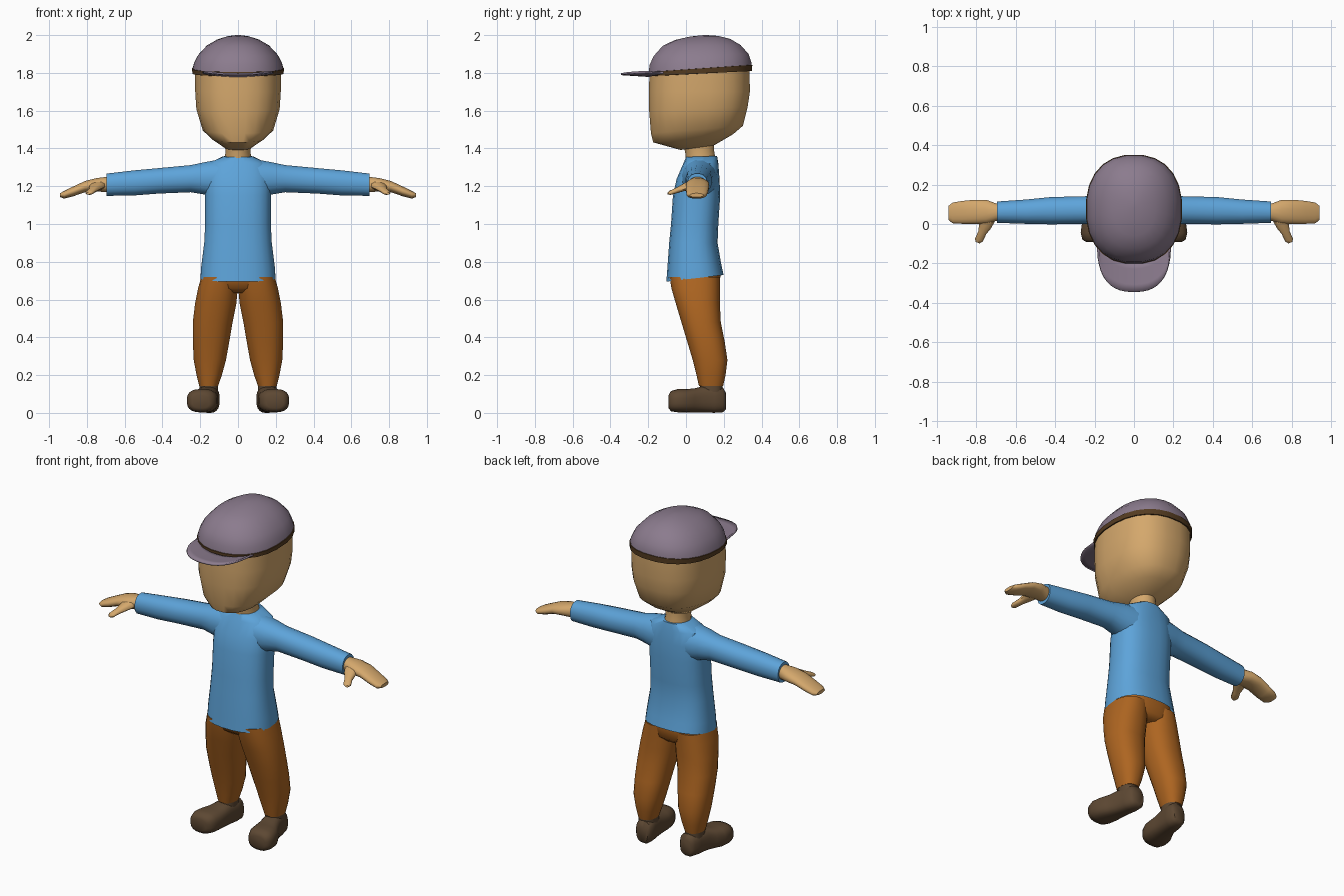
import bpy, bmesh, math
from mathutils import Vector as V


def material(name, rgb):
    m = bpy.data.materials.new(name)
    m.diffuse_color = (*rgb, 1)
    return m


SKIN = material("skin tan", (0.66, 0.39, 0.15))
BLUE = material("shirt blue", (0.11, 0.37, 0.70))
ORANGE = material("trouser orange", (0.42, 0.13, 0.015))
BROWN = material("shoe brown", (0.11, 0.065, 0.033))
GREY = material("cap grey", (0.26, 0.20, 0.27))
BAND = material("band dark brown", (0.09, 0.045, 0.015))


def finish(name, bm, mat, mirror=False, angle=50):
    bmesh.ops.recalc_face_normals(bm, faces=bm.faces)
    me = bpy.data.meshes.new(name)
    bm.to_mesh(me)
    bm.free()
    me.materials.append(mat)
    ob = bpy.data.objects.new(name, me)
    bpy.context.collection.objects.link(ob)
    if mirror:
        ob.modifiers.new("mirror", 'MIRROR').use_mirror_merge = False
    bpy.ops.object.select_all(action='DESELECT')
    ob.select_set(True)
    bpy.context.view_layer.objects.active = ob
    bpy.ops.object.shade_smooth_by_angle(angle=math.radians(angle))
    return ob


def ring(c, u, v, n=2.0, seg=24):
    """Superellipse around c with half axes u and v."""
    pts = []
    for i in range(seg):
        a = 2 * math.pi * (i + 0.5) / seg
        s, t = math.cos(a), math.sin(a)
        pts.append(V(c) + V(u) * math.copysign(abs(s) ** (2 / n), s)
                   + V(v) * math.copysign(abs(t) ** (2 / n), t))
    return pts


def loft(name, rings, mat, mirror=False, caps=(True, True), angle=50):
    bm = bmesh.new()
    rows = [[bm.verts.new(p) for p in r] for r in rings]
    for a, b in zip(rows, rows[1:]):
        for i in range(len(a)):
            j = (i + 1) % len(a)
            bm.faces.new((a[i], a[j], b[j], b[i]))
    if caps[0]:
        bm.faces.new(rows[0])
    if caps[1]:
        bm.faces.new(rows[-1])
    return finish(name, bm, mat, mirror, angle)


def flat(yf, zf, yb, zb, rx, n=2.4, cx=0):
    """Level ring, tilted from its front (yf, zf) to its back (yb, zb)."""
    return ring((cx, (yf + yb) / 2, (zf + zb) / 2), (rx, 0, 0),
                (0, (yb - yf) / 2, (zb - zf) / 2), n)


def across(x, y0, y1, z0, z1, n=2.2):
    """Upright ring facing along x."""
    return ring((x, (y0 + y1) / 2, (z0 + z1) / 2), (0, (y1 - y0) / 2, 0),
                (0, 0, (z1 - z0) / 2), n, 16)


# Head and neck
loft("head", [flat(*r) for r in (
    (-.10, 1.86, .25, 1.88, .15, 2.3),
    (-.195, 1.80, .338, 1.825, .228, 2.5),
    (-.198, 1.70, .340, 1.70, .228, 2.5),
    (-.197, 1.60, .328, 1.62, .222, 2.5),
    (-.187, 1.48, .303, 1.52, .188, 2.5),
    (-.175, 1.432, .250, 1.475, .14, 2.4),
    (-.03, 1.392, .150, 1.417, .07, 2.2))], SKIN)
loft("neck", [flat(-.015, 1.42, .15, 1.43, .072, 2),
              flat(-.005, 1.38, .15, 1.385, .066, 2),
              flat(.0, 1.33, .16, 1.33, .075, 2)], SKIN)

# Cap dome, band and brim
loft("cap_dome", [flat(*r) for r in (
    (-.200, 1.80, .350, 1.838, .242, 2.3),
    (-.194, 1.845, .347, 1.86, .234, 2.3),
    (-.172, 1.89, .333, 1.90, .212, 2.3),
    (-.125, 1.943, .290, 1.948, .165, 2.25),
    (-.06, 1.974, .235, 1.980, .11, 2.2),
    (.02, 1.992, .170, 1.996, .055, 2.1),
    (.08, 1.999, .11, 2.0, .012, 2))], GREY, caps=(False, True))
loft("cap_band", [flat(-.197, 1.782, .345, 1.81, .236, 2.3),
                  flat(-.203, 1.783, .352, 1.81, .243, 2.3),
                  flat(-.203, 1.804, .353, 1.842, .245, 2.3),
                  flat(-.195, 1.806, .345, 1.843, .236, 2.3)],
     BAND, caps=(False, False))

bm = bmesh.new()
rows = []
for k in range(5):
    s = k / 4
    row = []
    for i in range(21):
        a = math.pi * i / 20
        c, t = math.cos(a), math.sin(a)
        x = .183 * math.copysign(abs(c) ** .8, c)
        outer = -.12 - .225 * t ** .8
        inner = .085 - .275 * math.sqrt(1 - (x / .24) ** 2)
        y = inner + (outer - inner) * s
        row.append(bm.verts.new((x, y, 1.783 + .014 * (x / .183) ** 2 + .01 * s)))
    rows.append(row)
for a, b in zip(rows, rows[1:]):
    for i in range(20):
        bm.faces.new((a[i], a[i + 1], b[i + 1], b[i]))
brim = finish("cap_brim", bm, GREY)
solid = brim.modifiers.new("thickness", 'SOLIDIFY')
solid.thickness = .01
solid.offset = 0

# Shirt with sleeves
loft("shirt_body", [flat(*r, 2.5) for r in (
    (-.105, .695, .20, .73, .20),
    (-.10, .76, .188, .785, .196),
    (-.09, .90, .168, .90, .180),
    (-.08, 1.0, .172, 1.0, .175),
    (-.07, 1.15, .182, 1.15, .175),
    (-.05, 1.24, .178, 1.24, .176),
    (-.015, 1.32, .172, 1.32, .160),
    (.0, 1.355, .165, 1.36, .080))], BLUE, caps=(False, True))
loft("sleeve", [across(*r) for r in (
    (.10, -.025, .165, 1.13, 1.343),
    (.18, -.015, .155, 1.155, 1.328),
    (.25, .0, .142, 1.167, 1.313),
    (.42, -.003, .138, 1.160, 1.297),
    (.55, .0, .125, 1.150, 1.285),
    (.695, .005, .115, 1.148, 1.268))], BLUE, mirror=True)

# Hands with thumbs
loft("hand", [across(*r) for r in (
    (.66, .02, .10, 1.165, 1.252),
    (.70, .015, .105, 1.168, 1.250),
    (.75, .0, .124, 1.172, 1.243),
    (.81, .0, .124, 1.168, 1.228),
    (.87, .0, .118, 1.147, 1.200),
    (.92, .003, .110, 1.134, 1.176),
    (.942, .02, .092, 1.142, 1.163))], SKIN, mirror=True)
loft("thumb", [ring(c, (r, r * .35, 0), (0, 0, h), 2.2, 10) for c, r, h in (
    ((.745, .03, 1.205), .042, .026),
    ((.755, -.01, 1.195), .032, .021),
    ((.77, -.045, 1.180), .021, .016),
    ((.787, -.082, 1.166), .021, .012),
    ((.793, -.095, 1.162), .010, .006))], SKIN, mirror=True)

# Trousers
loft("trouser_hips", [flat(*r, 2.5) for r in (
    (-.03, .635, .15, .635, .09),
    (-.065, .66, .175, .66, .19),
    (-.09, .72, .185, .74, .187),
    (-.08, .78, .165, .80, .165))], ORANGE)
loft("trouser_leg", [flat(yf, z, yb, z, (xo - xi) / 2, 2.3, (xo + xi) / 2)
                     for z, xi, xo, yf, yb in (
    (.143, .105, .206, .068, .197),
    (.20, .085, .220, .055, .210),
    (.28, .063, .235, .035, .220),
    (.38, .045, .240, .005, .205),
    (.48, .028, .240, -.025, .185),
    (.58, .008, .228, -.055, .180),
    (.66, .0, .212, -.078, .180),
    (.72, .0, .195, -.088, .180))], ORANGE, mirror=True)

# Shoes, toes turned slightly outward
loft("shoe", [ring((cx, y, (z0 + z1) / 2), (rx, 0, 0), (0, 0, (z1 - z0) / 2), 2.7)
              for y, cx, rx, z0, z1 in (
    (-.092, .196, .045, .025, .095),
    (-.080, .194, .068, .008, .116),
    (-.045, .191, .080, .003, .126),
    (.0, .185, .080, .002, .126),
    (.045, .173, .068, .003, .130),
    (.09, .162, .058, .002, .142),
    (.15, .153, .056, .0, .142),
    (.195, .147, .050, .003, .135),
    (.212, .146, .036, .018, .105))], BROWN, mirror=True)
loft("shoe_ankle", [flat(.075, z, .193, z, .05, 2.3, .155) for z in (.09, .148)],
     BROWN, mirror=True)
